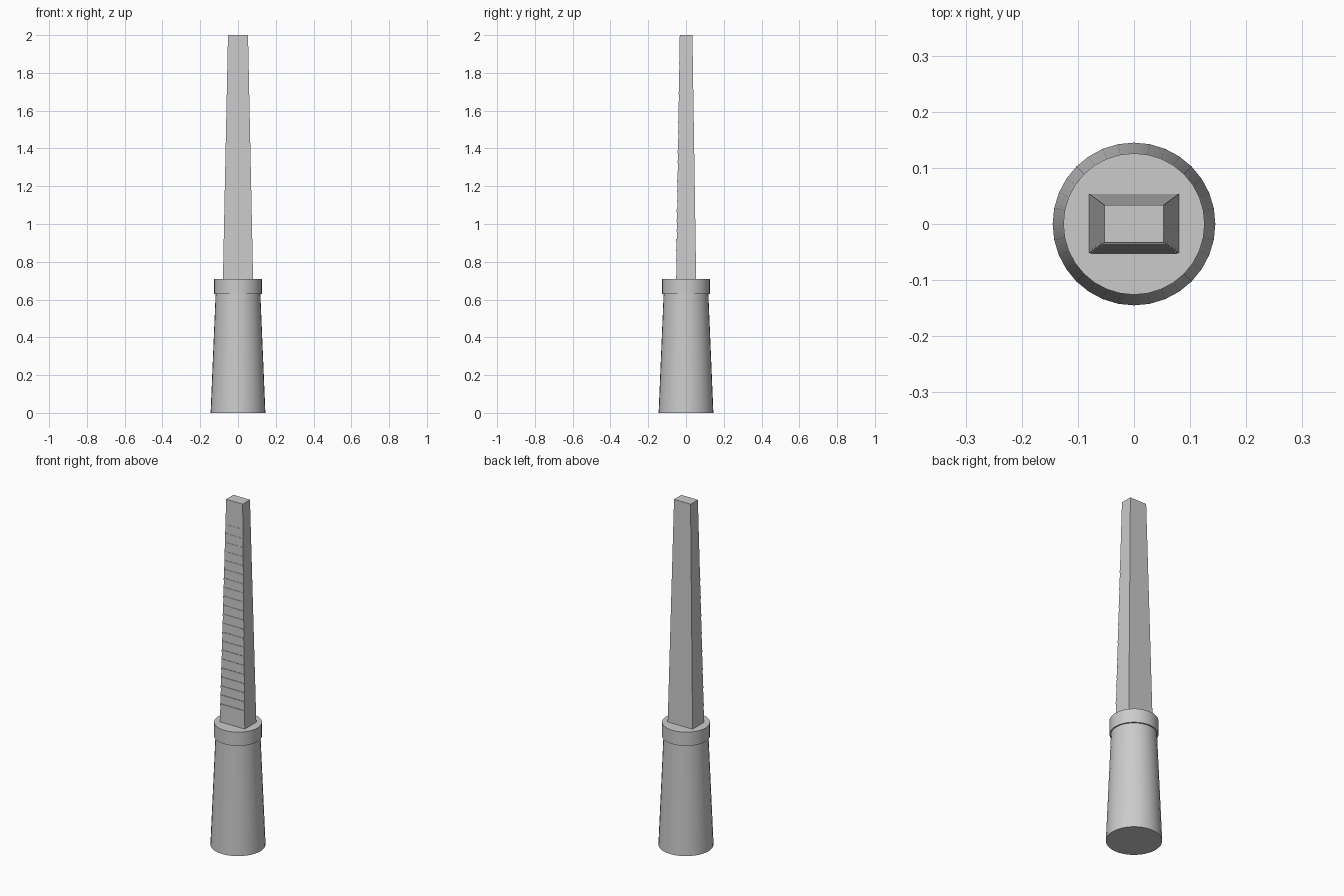
import bpy, bmesh, math
from mathutils import Matrix

if "Cube" in bpy.data.objects:
    bpy.data.objects.remove(bpy.data.objects["Cube"])

grey = bpy.data.materials.new("plain grey")
grey.diffuse_color = (0.6, 0.6, 0.6, 1)
grey.use_nodes = True
grey.node_tree.nodes["Principled BSDF"].inputs["Base Color"].default_value = grey.diffuse_color


def finish(name, bm, smooth=False):
    bmesh.ops.recalc_face_normals(bm, faces=bm.faces[:])
    mesh = bpy.data.meshes.new(name)
    bm.to_mesh(mesh)
    bm.free()
    mesh.materials.append(grey)
    ob = bpy.data.objects.new(name, mesh)
    bpy.context.collection.objects.link(ob)
    if smooth:
        bpy.ops.object.select_all(action='DESELECT')
        ob.select_set(True)
        bpy.context.view_layer.objects.active = ob
        bpy.ops.object.shade_smooth_by_angle(angle=math.radians(30))


def tapered_cylinder(name, r0, r1, z0, z1):
    bm = bmesh.new()
    bmesh.ops.create_cone(bm, cap_ends=True, segments=32, radius1=r0, radius2=r1,
                          depth=z1 - z0, matrix=Matrix.Translation((0, 0, (z0 + z1) / 2)))
    finish(name, bm, True)


def add_frustum(bm, low, high):
    # each end is (half width, front y, back y, z)
    rings = [[bm.verts.new(p) for p in ((-w, f, z), (w, f, z), (w, b, z), (-w, b, z))]
             for w, f, b, z in (low, high)]
    a, b = rings
    bm.faces.new(a[::-1])
    bm.faces.new(b)
    for i in range(4):
        j = (i + 1) % 4
        bm.faces.new((a[i], a[j], b[j], b[i]))


# Handle and collar
tapered_cylinder("handle", 0.145, 0.118, 0, 0.64)
tapered_cylinder("collar", 0.126, 0.126, 0.63, 0.71)

# Tapered rectangular blade
Z0, Z1 = 0.70, 2.0


def section(z):
    t = (z - Z0) / (Z1 - Z0)
    return 0.08 - 0.027 * t, -0.052 + 0.019 * t, 0.054 - 0.02 * t


bm = bmesh.new()
add_frustum(bm, (*section(Z0), Z0), (*section(Z1), Z1))
finish("blade", bm)

# Fine cutting ridges across the front of the blade
bm = bmesh.new()
for i in range(21):
    z = 0.81 + 0.052 * i
    w, f, _ = section(z)
    out = 0.003 - 0.0001 * i
    add_frustum(bm, (w, f - out, f + 0.005, z - 0.006), (w, f - out, f + 0.005, z + 0.006))
finish("blade_ridges", bm)
